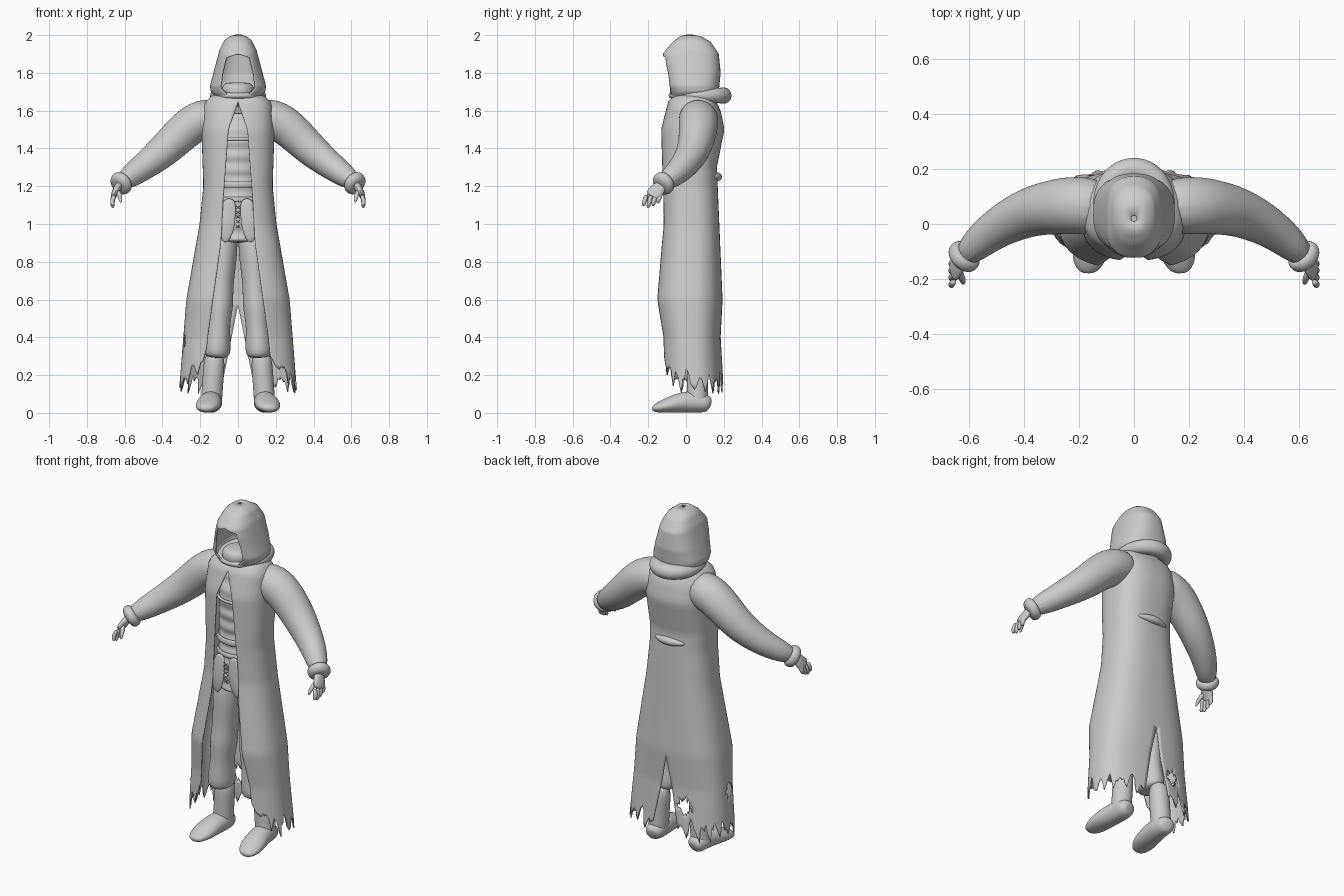
import bpy, bmesh, math, random
from mathutils import Vector

if "Cube" in bpy.data.objects:
    bpy.data.objects.remove(bpy.data.objects["Cube"])
random.seed(4)

grey = (.6, .6, .6, 1)
mat = bpy.data.materials.new("plain grey")
mat.use_nodes = True
mat.diffuse_color = grey
mat.node_tree.nodes["Principled BSDF"].inputs["Base Color"].default_value = grey


def finish(bm, name):
    bmesh.ops.remove_doubles(bm, verts=bm.verts, dist=.001)
    bmesh.ops.recalc_face_normals(bm, faces=bm.faces)
    mesh = bpy.data.meshes.new(name)
    bm.to_mesh(mesh)
    bm.free()
    mesh.materials.append(mat)
    part = bpy.data.objects.new(name, mesh)
    bpy.context.collection.objects.link(part)
    bpy.ops.object.select_all(action="DESELECT")
    bpy.context.view_layer.objects.active = part
    part.select_set(True)
    bpy.ops.object.shade_smooth_by_angle(angle=math.radians(50))
    return part


def bridge(bm, rows, closed):
    """Fill quads between neighbouring rows of vertices."""
    count = len(rows[0])
    for upper, lower in zip(rows, rows[1:]):
        for k in range(count if closed else count - 1):
            m = (k + 1) % count
            bm.faces.new((upper[k], upper[m], lower[m], lower[k]))


def tube(name, path, widths, depths=None, ref=(0, 1, 0), side=1, loop=False, sides=12):
    """Loft oval rings along a path; side=-1 mirrors it to the other half."""
    bm = bmesh.new()
    points = [Vector((x * side, y, z)) for x, y, z in path]
    last, rings = len(points) - 1, []
    for i, (point, wide, deep) in enumerate(zip(points, widths, depths or widths)):
        before = points[i - 1] if loop or i else point
        after = points[(i + 1) % len(points)] if loop or i < last else point
        along = (after - before).normalized()
        across = Vector(ref).cross(along).normalized() * wide
        outward = along.cross(across).normalized() * deep
        angles = [math.tau * k / sides for k in range(sides)]
        rings.append([bm.verts.new(point + across * math.cos(a) + outward * math.sin(a))
                      for a in angles])
    bridge(bm, rings + rings[:1] if loop else rings, True)
    if not loop:
        bm.faces.new(rings[0])
        bm.faces.new(rings[-1])
    part = finish(bm, name)
    rounding = part.modifiers.new("rounding", "SUBSURF")
    rounding.levels = rounding.render_levels = 2


def band(name, rx, ry, y, z, thickness, height):
    """Horizontal oval band."""
    angles = [math.tau * i / 24 for i in range(24)]
    path = [(rx * math.sin(a), y - ry * math.cos(a), z) for a in angles]
    tube(name, path, [thickness] * 24, [height] * 24, loop=True, sides=8, ref=(0, 0, 1))


def curve(knots, z):
    """Value at height z on a line through (height, value) knots, top first."""
    for (z0, v0), (z1, v1) in zip(knots, knots[1:]):
        if z >= z1:
            return v0 + (v1 - v0) * max(0, (z0 - z) / (z0 - z1))
    return knots[-1][1]


def wall_point(shape, z, t, side, slit):
    """Point on a boxy oval wall, t running from the front opening to the back."""
    wide, front, back, gap = [curve(knots, z) for knots in shape]
    power = .78
    start = math.asin((gap / wide) ** (1 / power))
    end = math.pi - math.asin((slit(z) / wide) ** (1 / power))
    angle = start + t * (end - start)
    bend = math.copysign(abs(math.cos(angle)) ** power, math.cos(angle))
    y = (front + back) / 2 - bend * (back - front) / 2
    return Vector((side * wide * max(0, math.sin(angle)) ** power, y, z))


def shell(name, shape, top, bottom, rows, cols, hem, slit, holes):
    bm = bmesh.new()
    for side in (1, -1):
        hems = [hem(j / cols, j) for j in range(cols + 1)]
        grid = []
        for i in range(rows + 1):
            z = top + (bottom - top) * i / rows
            # Stretch only the skirt to its ragged edge
            heights = [.5 - (.5 - z) * (.5 - h) / (.5 - bottom) if z < .5 else z for h in hems]
            grid.append([bm.verts.new(wall_point(shape, h, j / cols, side, slit))
                         for j, h in enumerate(heights)])
        bridge(bm, grid, False)
    torn = [f for f in bm.faces
            if any((f.calc_center_median() - Vector(hole)).length < .04 for hole in holes)]
    bmesh.ops.delete(bm, geom=torn, context="FACES")
    part = finish(bm, name)
    cloth = part.modifiers.new("cloth", "SOLIDIFY")
    cloth.thickness, cloth.offset = .007, 0


def ragged(t, j):
    spike = abs(j % 6 - 3) / 3
    low = .25 - .13 * min(1, t * 4)
    return low + .11 * spike * random.uniform(.5, 1) + random.uniform(-.02, .03)


# Long open coat: half width, front, back and half opening by height
coat = (
    [(1.7, .07), (1.67, .15), (1.63, .18), (1.5, .19), (1.2, .18), (1, .2), (.6, .27), (.1, .31)],
    [(1.7, -.04), (1.65, -.09), (1.5, -.13), (1, -.12), (.6, -.16), (.4, -.13)],
    [(1.7, .13), (1.6, .18), (1.5, .2), (1.3, .16), (.6, .19), (.4, .18), (.1, .2)],
    [(1.64, 0), (1.5, .05), (1.1, .08), (.9, .09), (.4, .16), (.1, .19)])
shell("coat", coat, 1.7, .1, 60, 48, ragged, lambda z: max(0, .57 - z) / 5,
      [(-.28, 0, .37), (-.12, .18, .3)])

# Hood with an open face
hood = (
    [(2, .01), (1.99, .045), (1.97, .07), (1.92, .095), (1.73, .145), (1.7, .14), (1.66, .1)],
    [(2, .01), (1.99, -.03), (1.96, -.07), (1.9, -.12), (1.85, -.12), (1.73, -.1), (1.66, -.07)],
    [(2, .03), (1.99, .08), (1.96, .13), (1.9, .17), (1.8, .18), (1.7, .17), (1.66, .12)],
    [(1.9, 0), (1.88, .06), (1.8, .08), (1.72, .09), (1.66, .03)])
shell("hood", hood, 2, 1.66, 34, 26, lambda t, j: 0, lambda z: 0, [])

# Cowl hanging behind the neck, thicker towards the back
angles = [math.tau * i / 24 for i in range(24)]
hang = [(1 - math.cos(a)) / 2 for a in angles]
tube("cowl", [(.12 * math.sin(a), .06 - .14 * math.cos(a), 1.68) for a in angles],
     [.015 + .03 * h for h in hang], loop=True, ref=(0, 0, 1))
tube("neck_wrap", [(0, 0, z) for z in (1.62, 1.66, 1.71, 1.74, 1.75)],
     (.06, .08, .09, .08, .05), sides=20)
tube("back_fold", [(x / 20, .17 - x * x / 200, 1.25) for x in range(-2, 3)],
     (.01, .02, .025, .02, .01), ref=(0, 0, 1))

# Creased shirt and belts
steps = range(32)
tube("shirt", [(0, .03, .9 + i / 45) for i in steps], [.125] * 32,
     [.11 + .007 * math.sin(i * 1.9) - .01 * max(0, i - 26) for i in steps], sides=24)
for z, height in ((1.45, .01), (1.21, .02), (1.13, .015)):
    band("belt", .13, .12, .03, z, .008, height)

for side in (1, -1):
    # Laced flaps below the belt
    tube("waist_flap", [(.045, -.1, 1.14), (.05, -.11, 1.05), (.06, -.11, .96), (.07, -.1, .9)],
         (.035, .04, .04, .015), [.009] * 4, side=side)
    for i in range(5):
        z = 1.1 - i / 40
        tube("lace", [(-.016, -.115, z), (.016, -.115, z - .025)], [.004] * 2, side=side, sides=6)

    # Sleeve and cuff
    tube("sleeve", [(.08, .06, 1.58), (.22, .07, 1.55), (.31, .06, 1.47), (.4, .04, 1.38),
                    (.53, -.03, 1.28), (.63, -.13, 1.21)],
         (.1, .11, .1, .09, .07, .05), side=side, sides=16)
    tube("cuff", [(.6, -.1, 1.23), (.61, -.11, 1.22), (.63, -.13, 1.21), (.64, -.14, 1.2)],
         (.05, .065, .065, .04), side=side, sides=16)

    # Hand with fingers spread along the depth
    tube("palm", [(.62, -.12, 1.22), (.65, -.16, 1.17), (.66, -.18, 1.14)],
         (.025, .02, .015), (.03, .045, .045), side=side)
    for i, length in enumerate((.06, .07, .06, .045)):
        y = -.21 + i / 40
        tube("finger", [(.655 + bend * .01, y - drop / 60, 1.155 - length * drop)
                        for drop, bend in ((0, 0), (.5, 1), (.8, 1), (1, .5))],
             (.013, .013, .012, .006), side=side, sides=8)
    tube("thumb", [(.64, -.165, 1.18), (.625, -.2, 1.15), (.62, -.22, 1.11)],
         (.015, .014, .007), side=side, sides=8)

    # Trouser leg gathered at the knee, boot shaft and foot
    leg = (1, .9, .78, .66, .58, .51, .45, .38, .32, .29)
    girth = (.06, .08, .074, .066, .074, .066, .062, .07, .074, .055)
    tube("trouser_leg", [(.13 - z / 17, abs(z - .45) / 20, z) for z in leg],
         girth, [g + .015 for g in girth], side=side, sides=16)
    tube("boot_shaft", [(.145 - z / 14, .06, z) for z in (.33, .2, .12, .06, .02)],
         [.057] * 5, side=side, sides=16)
    tube("foot", [(.135, .13, .04), (.14, .11, .05), (.14, .04, .06), (.15, -.03, .055),
                  (.16, -.1, .04), (.17, -.16, .025), (.17, -.18, .02)],
         (.03, .055, .06, .065, .07, .05, .02), (.03, .05, .06, .055, .04, .025, .01),
         ref=(0, 0, 1), side=side, sides=16)
